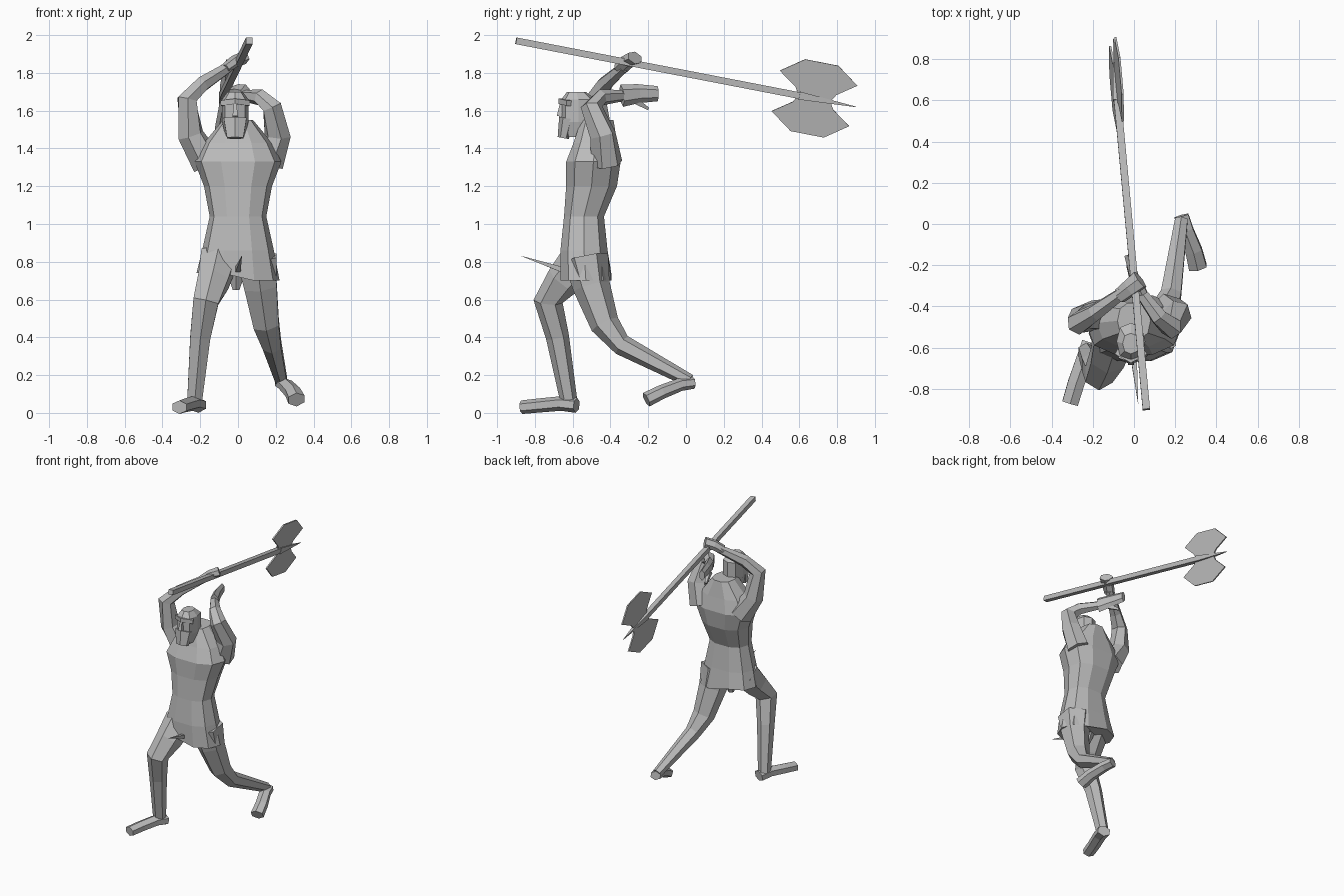
import bpy, bmesh, math
from mathutils import Vector

cube = bpy.data.objects.get("Cube")
if cube:
    bpy.data.objects.remove(cube)

SHADE = .5
grey = bpy.data.materials.new("stone grey")
grey.use_nodes = True
grey.diffuse_color = (SHADE, SHADE, SHADE, 1)
shader = grey.node_tree.nodes["Principled BSDF"]
shader.inputs["Base Color"].default_value = grey.diffuse_color


def skin(name, loops):
    """Join rings of points into a closed faceted solid."""
    bm = bmesh.new()
    rings = [[bm.verts.new(point) for point in loop] for loop in loops]
    for lower, upper in zip(rings, rings[1:]):
        for i in range(len(lower)):
            bm.faces.new((lower[i - 1], lower[i], upper[i], upper[i - 1]))
    bm.faces.new(rings[0])
    bm.faces.new(rings[-1])
    bmesh.ops.recalc_face_normals(bm, faces=bm.faces)
    mesh = bpy.data.meshes.new(name)
    bm.to_mesh(mesh)
    bm.free()
    mesh.materials.append(grey)
    obj = bpy.data.objects.new(name, mesh)
    bpy.context.collection.objects.link(obj)
    return obj


def limb(name, path, start, end, sides=6, across=(1, 0, 0), flat=1):
    """Tube through the path, tapering from the start to the end radius."""
    points = [Vector(point) for point in path]
    last = len(points) - 1
    loops = []
    for i, point in enumerate(points):
        along = (points[min(i + 1, last)] - points[max(i - 1, 0)]).normalized()
        side = Vector(across)
        side = (side - along * along.dot(side)).normalized()
        depth = along.cross(side) * flat
        radius = start + (end - start) * i / last
        angles = [math.tau * (k + .5) / sides for k in range(sides)]
        loops.append([point + radius * (side * math.cos(a) + depth * math.sin(a))
                      for a in angles])
    return skin(name, loops)


def ring(height, centre, width, depth, sides=10):
    """Level cross-section with squared-off corners, centred at a given y."""
    def square(value):
        return math.copysign(abs(value) ** .8, value)
    angles = [math.tau * k / sides for k in range(sides)]
    return [Vector((width * square(math.cos(a)), centre + depth * square(math.sin(a)), height))
            for a in angles]


# Tunic with a flared skirt, narrow waist, broad chest and sloping shoulders
tunic = skin("tunic", [
    ring(height=.7, centre=-.53, width=.22, depth=.14),
    ring(height=.86, centre=-.54, width=.19, depth=.13),
    ring(height=1.04, centre=-.54, width=.15, depth=.11),
    ring(height=1.2, centre=-.5, width=.18, depth=.14),
    ring(height=1.33, centre=-.49, width=.23, depth=.15),
    ring(height=1.43, centre=-.48, width=.18, depth=.12),
    ring(height=1.55, centre=-.47, width=.08, depth=.09),
])
for vertex in tunic.data.vertices:      # hem lifts over the forward thigh
    if vertex.co.z < .8 and vertex.co.x < -.04:
        vertex.co.z += .04

# Head with beard, nose and brow, set slightly to the right
head = skin("head", [
    ring(height=1.46, centre=-.56, width=.05, depth=.08, sides=8),
    ring(height=1.54, centre=-.57, width=.07, depth=.09, sides=8),
    ring(height=1.66, centre=-.57, width=.07, depth=.09, sides=8),
    ring(height=1.7, centre=-.58, width=.04, depth=.05, sides=8),
])
beard = limb("beard", [(0, -.63, 1.56), (0, -.65, 1.455)], .07, .05, flat=.6)
nose = limb("nose", [(0, -.66, 1.64), (0, -.67, 1.57)], .01, .02, sides=4)
brow = limb("brow", [(-.07, -.62, 1.64), (0, -.66, 1.65), (.07, -.62, 1.64)],
            .02, .02, sides=4, across=(0, 0, 1))
for part in (head, beard, nose, brow):
    part.location.x = -.015

# Arms: the right reaches up to the shaft, the left bends beside the head
limb("right_arm", [(-.16, -.44, 1.32), (-.25, -.46, 1.47), (-.27, -.48, 1.66),
                   (-.19, -.43, 1.74), (-.05, -.33, 1.83)],
     .085, .03, across=(1, 0, -1))
limb("left_arm", [(.16, -.42, 1.32), (.21, -.44, 1.47), (.18, -.5, 1.62),
                  (.12, -.45, 1.67), (.03, -.33, 1.68)],
     .085, .03, across=(1, 0, 1))

# Hands: a gripping right fist and an open left hand with its thumb
limb("right_hand", [(-.07, -.35, 1.82), (-.02, -.31, 1.86), (.03, -.27, 1.88)],
     .04, .05, across=(0, 1, 0), flat=.7)
limb("left_hand", [(.04, -.34, 1.68), (0, -.25, 1.69), (-.03, -.15, 1.69)],
     .03, .02, flat=2)
limb("left_thumb", [(0, -.28, 1.66), (-.03, -.2, 1.61)], .025, .01, sides=4)

# Legs: the right steps forward, the left trails behind
limb("right_leg", [(-.1, -.55, .82), (-.13, -.65, .7), (-.17, -.73, .59),
                   (-.2, -.68, .4), (-.23, -.62, .06)], .11, .045)
limb("left_leg", [(.1, -.53, .82), (.12, -.5, .67), (.15, -.43, .47),
                  (.18, -.34, .36), (.23, .02, .17)], .12, .035)

# Feet: one planted, one with its heel lifted
limb("right_foot", [(-.21, -.58, .04), (-.24, -.66, .05), (-.28, -.77, .04),
                    (-.31, -.87, .03)], .05, .045, flat=.8)
limb("left_foot", [(.23, .04, .16), (.25, -.03, .15), (.29, -.13, .11),
                   (.31, -.21, .07)], .04, .05, flat=.8)

# Loose cloth points at the skirt front and between the legs
limb("cloth_point", [(0, -.66, .76), (.02, -.87, .83)], .02, .001, sides=4)
limb("loincloth", [(-.01, -.53, .75), (-.01, -.53, .65)], .06, .02)

# Axe shaft with a pointed end
butt, neck, tip = Vector((.06, -.9, 1.97)), Vector((-.08, .6, 1.68)), Vector((-.1, .9, 1.62))
limb("axe_shaft", [butt, neck], .025, .025, sides=4)
limb("axe_spike", [neck, tip], .03, .002, sides=4)

# Twin axe blades: one mirrored outline on each side of the shaft
centre = Vector((-.085, .68, 1.665))
along = (tip - butt).normalized()
outward = Vector((.13, 0, 1))
outward = (outward - along * along.dot(outward)).normalized()
thickness = along.cross(outward) * .005
half = [(.08, -.01), (.11, .04), (.21, .11), (.09, .195)]
outline = half + [(-a, b) for a, b in reversed(half)]
for name, sign in (("upper_blade", 1), ("lower_blade", -1)):
    plate = [centre + along * a + outward * b * sign for a, b in outline]
    skin(name, [[point - thickness for point in plate],
                [point + thickness for point in plate]])
